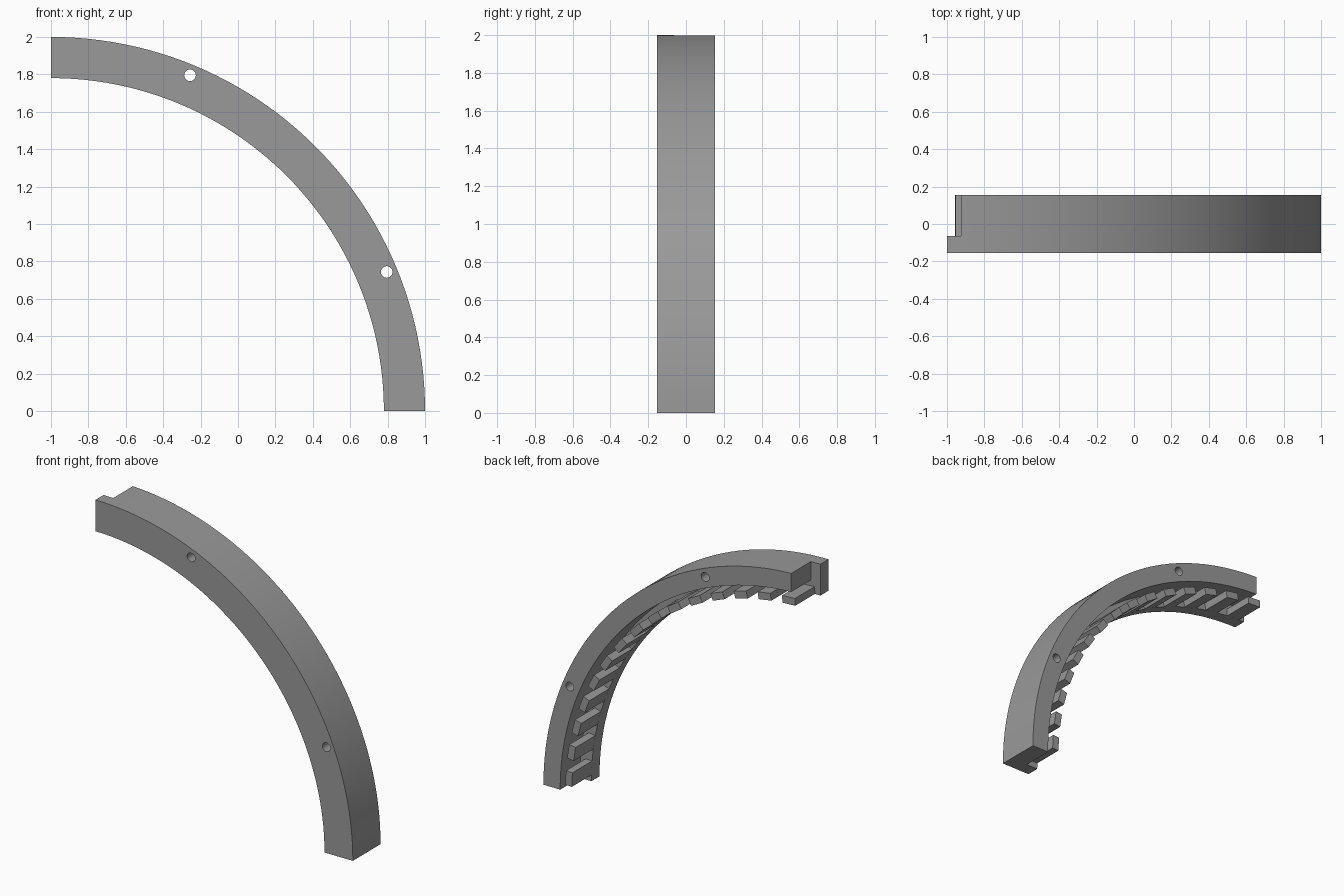
import bpy, bmesh, math
from mathutils import Matrix, Vector

if "Cube" in bpy.data.objects:
    bpy.data.objects.remove(bpy.data.objects["Cube"])

CX = -1.0                       # arc centre (z = 0)
R_OUT, R_RIM, R_IN = 2.0, 1.87, 1.78
Y_FRONT, Y_STEP, Y_BACK = -0.154, -0.064, 0.154
SEGMENTS, BARS = 48, 15

grey = bpy.data.materials.new("grey")
grey.diffuse_color = (0.32, 0.32, 0.32, 1)
grey.use_nodes = True
grey.node_tree.nodes["Principled BSDF"].inputs["Base Color"].default_value = grey.diffuse_color


def add_object(name, bm):
    bmesh.ops.recalc_face_normals(bm, faces=bm.faces)
    mesh = bpy.data.meshes.new(name)
    bm.to_mesh(mesh)
    bm.free()
    mesh.materials.append(grey)
    obj = bpy.data.objects.new(name, mesh)
    bpy.context.collection.objects.link(obj)
    return obj


def on_arc(radius, angle, y=0.0):
    """Point on the arc, angle measured from vertical."""
    return Vector((CX + radius * math.sin(angle), y, radius * math.cos(angle)))


def box(name, size, matrix):
    bm = bmesh.new()
    bmesh.ops.create_cube(bm, size=1, matrix=matrix @ Matrix.Diagonal((*size, 1)))
    return add_object(name, bm)


# Curved rail: L-shaped section (front flange plus outer rim) swept 90 degrees
section = [(R_IN, Y_FRONT), (R_OUT, Y_FRONT), (R_OUT, Y_BACK),
           (R_RIM, Y_BACK), (R_RIM, Y_STEP), (R_IN, Y_STEP)]
bm = bmesh.new()
rings = [[bm.verts.new(on_arc(r, math.pi / 2 * i / SEGMENTS, y)) for r, y in section]
         for i in range(SEGMENTS + 1)]
n = len(section)
for a, b in zip(rings, rings[1:]):
    for j in range(n):
        k = (j + 1) % n
        bm.faces.new((a[j], a[k], b[k], b[j]))
bm.faces.new(rings[0])
bm.faces.new(rings[-1])
rail = add_object("curved_rail", bm)

# Cutters: rim notch at the upper end and two through holes
cutters = [box("notch_cutter", (0.275, 0.4, 0.4),
               Matrix.Translation((-1.0625, Y_STEP + 0.2, 2.0)))]
for deg in (22.5, 67.5):
    bm = bmesh.new()
    turn = Matrix.Translation(on_arc(1.943, math.radians(deg))) @ Matrix.Rotation(math.pi / 2, 4, 'X')
    bmesh.ops.create_cone(bm, cap_ends=True, segments=24, radius1=0.031,
                          radius2=0.031, depth=0.6, matrix=turn)
    cutters.append(add_object("hole_cutter", bm))

bpy.context.view_layer.objects.active = rail
for cutter in cutters:
    cutter.hide_render = True
    mod = rail.modifiers.new("cut", 'BOOLEAN')
    mod.operation = 'DIFFERENCE'
    mod.solver = 'EXACT'
    mod.object = cutter
    bpy.ops.object.modifier_apply(modifier=mod.name)
    bpy.data.objects.remove(cutter)

rail.select_set(True)
bpy.ops.object.shade_smooth_by_angle(angle=math.radians(30))

# Cross bars: a row of teeth cantilevered from the flange, clear of the rim
BAR_HEIGHT, BAR_WIDTH = 0.05, 0.1
for i in range(BARS):
    angle = math.pi / 2 * (i + 0.5) / BARS
    place = (Matrix.Translation(on_arc(R_IN + BAR_HEIGHT / 2, angle, (Y_STEP + Y_BACK) / 2))
             @ Matrix.Rotation(angle, 4, 'Y'))
    box(f"cross_bar_{i + 1}", (BAR_WIDTH, Y_BACK - Y_STEP, BAR_HEIGHT), place)
